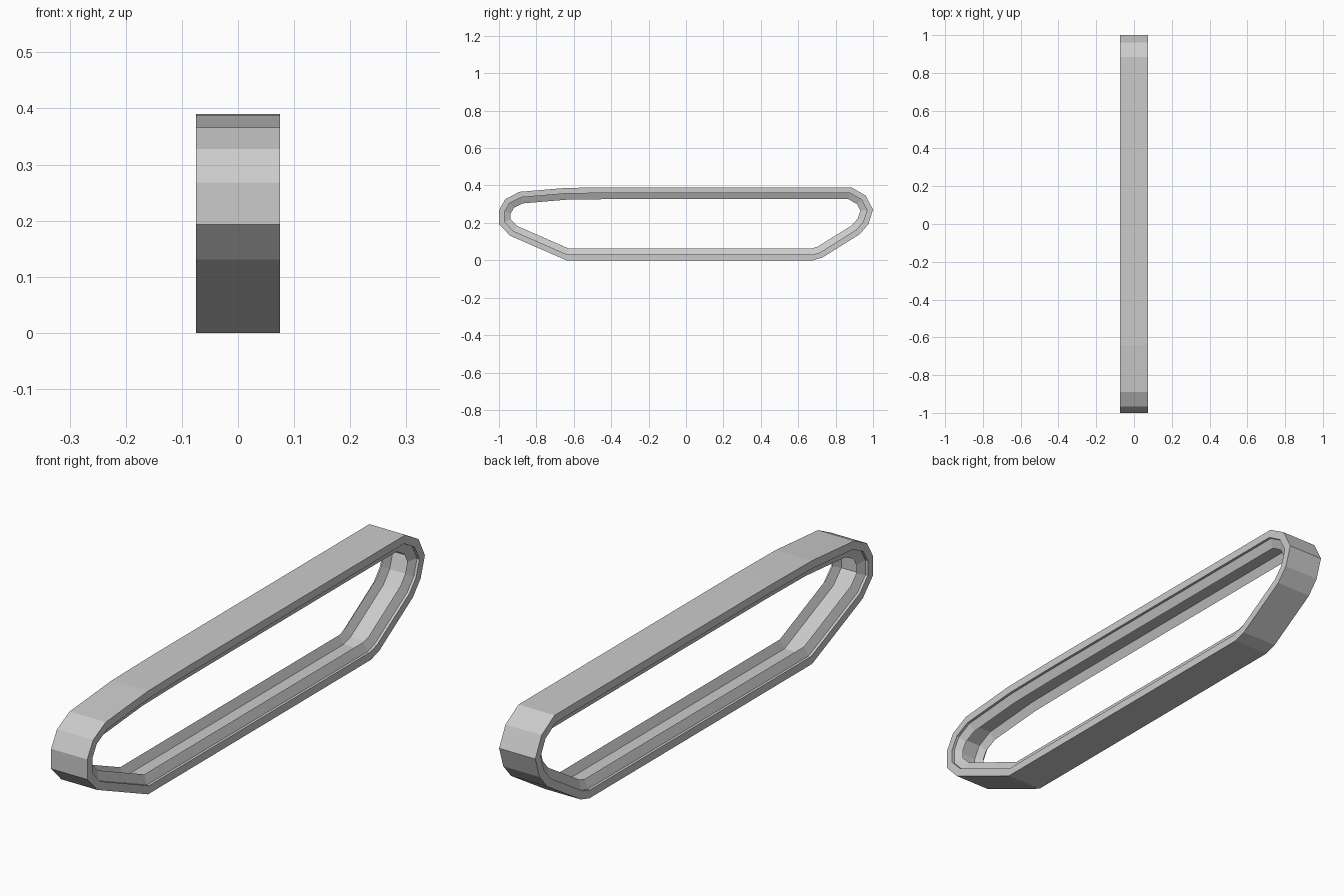
import bpy, bmesh
from mathutils import Vector

if "Cube" in bpy.data.objects:
    bpy.data.objects.remove(bpy.data.objects["Cube"])

# Outer side outline of the belt (y, z), anticlockwise
OUTLINE = [(-.64, 0), (.68, 0), (.73, .015), (.93, .14), (.975, .193), (1, .27),
           (.962, .345), (.885, .39), (-.4, .39), (-.64, .387), (-.89, .366),
           (-.965, .328), (-1, .268), (-1, .193), (-.94, .131)]

# Half cross-section (x, depth inward): plate edge, ledge, guide ridge, channel
HALF = [(.075, 0), (.075, .03), (.065, .03), (.05, .063), (.035, .03)]
SECTION = HALF + [(-x, d) for x, d in reversed(HALF)]


def inset(points, depth):
    """Move every edge of the outline inward by depth, with mitred corners."""
    pts = [Vector(p) for p in points]
    result = []
    for i, p in enumerate(pts):
        a = (p - pts[i - 1]).normalized()
        b = (pts[(i + 1) % len(pts)] - p).normalized()
        na, nb = Vector((-a.y, a.x)), Vector((-b.y, b.x))
        result.append(p + (na + nb) * depth / (1 + na.dot(nb)))
    return result


# Track belt: one loop per cross-section point, bridged into a closed band
bm = bmesh.new()
rings = [[bm.verts.new((x, p.x, p.y)) for p in inset(OUTLINE, d)] for x, d in SECTION]
n = len(OUTLINE)
for k, ring in enumerate(rings):
    nxt = rings[(k + 1) % len(rings)]
    for i in range(n):
        j = (i + 1) % n
        bm.faces.new((ring[i], ring[j], nxt[j], nxt[i]))
bmesh.ops.recalc_face_normals(bm, faces=bm.faces)

mesh = bpy.data.meshes.new("track_belt")
bm.to_mesh(mesh)
bm.free()
bpy.context.collection.objects.link(bpy.data.objects.new("track_belt", mesh))
